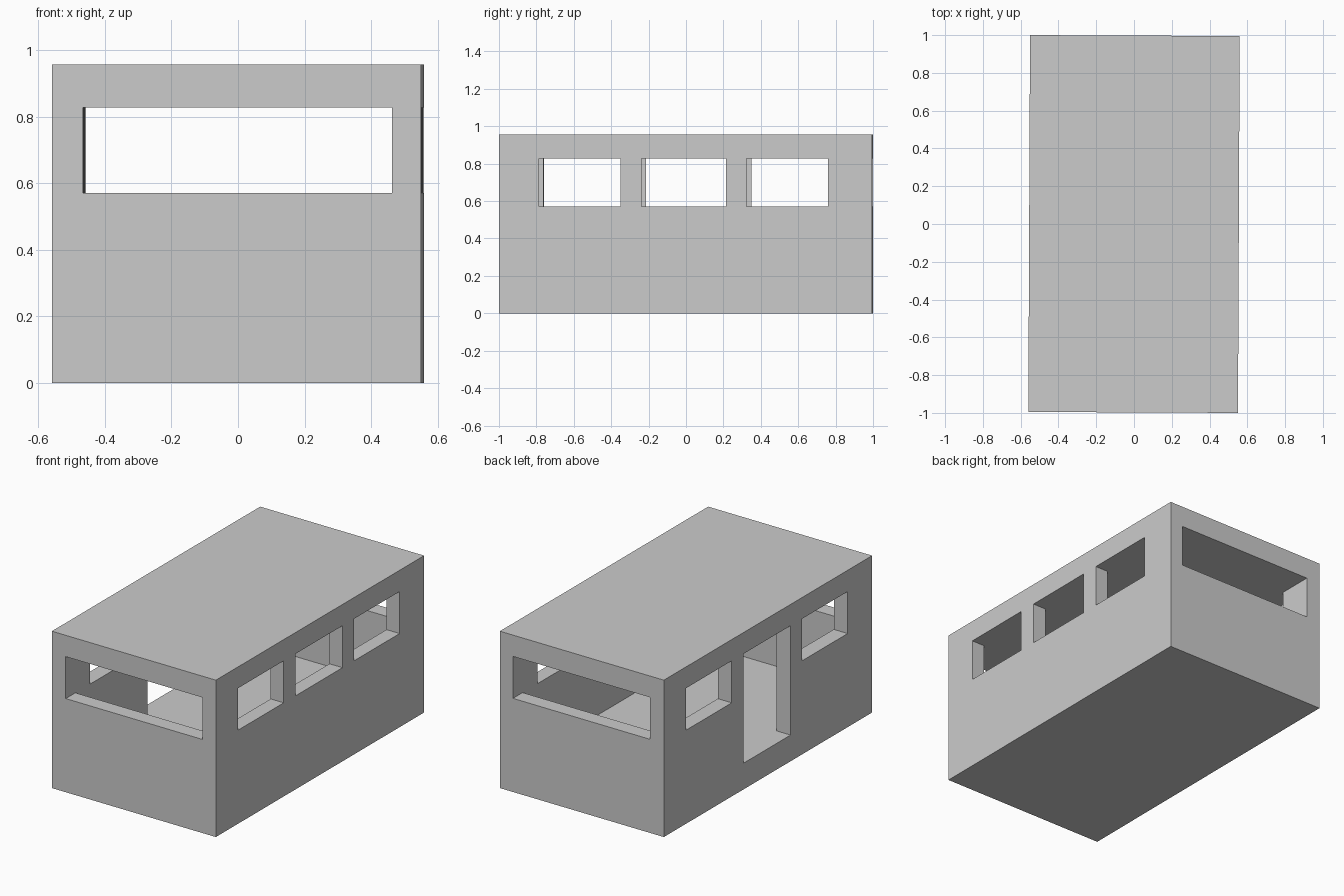
import bpy
from mathutils import Matrix

if "Cube" in bpy.data.objects:
    bpy.data.objects.remove(bpy.data.objects["Cube"])

HX, HY = 0.555, 0.9975          # half footprint
FLOOR, SILL, EAVE, TOP = 0.16, 0.571, 0.827, 0.957
IN_L, IN_R, IN_Y = -0.461, 0.4665, 0.905   # inner wall faces
YAW = Matrix.Rotation(-0.0045, 4, 'Z')     # the whole model sits very slightly turned


def box(name, x0, x1, y0, y1, z0, z1):
    bpy.ops.mesh.primitive_cube_add(size=1)
    ob = bpy.context.object
    ob.name = name
    ob.data.transform(Matrix.Translation(((x0 + x1) / 2, (y0 + y1) / 2, (z0 + z1) / 2))
                      @ Matrix.Diagonal((x1 - x0, y1 - y0, z1 - z0, 1)))
    return ob


def cut(target, *dims):
    cutter = box("cutter", *dims)
    cutter.hide_render = True
    mod = target.modifiers.new("cut", 'BOOLEAN')
    mod.operation = 'DIFFERENCE'
    mod.solver = 'EXACT'
    mod.object = cutter
    bpy.context.view_layer.objects.active = target
    bpy.ops.object.modifier_apply(modifier=mod.name)
    bpy.data.objects.remove(cutter, do_unlink=True)


# Walls with a raised floor, hollowed from above
walls = box("walls_and_floor", -HX, HX, -HY, HY, 0, EAVE)
cut(walls, IN_L, IN_R, -IN_Y, IN_Y, FLOOR, 1.2)

# Full-width front and back windows
cut(walls, IN_L, IN_R, -1.3, 1.3, SILL, 1.2)

# Side windows; the left side repeats the right turned by 180 degrees, with a door in the middle
for i, (a, b) in enumerate([(-0.784, -0.347), (-0.235, 0.216), (0.325, 0.763)]):
    cut(walls, 0.2, 0.8, a, b, SILL, 1.2)
    cut(walls, -0.8, -0.2, -b, -a, FLOOR if i == 1 else SILL, 1.2)

# Flat roof slab
roof = box("roof", -HX, HX, -HY, HY, EAVE, TOP)

for ob in (walls, roof):
    ob.data.transform(YAW)
